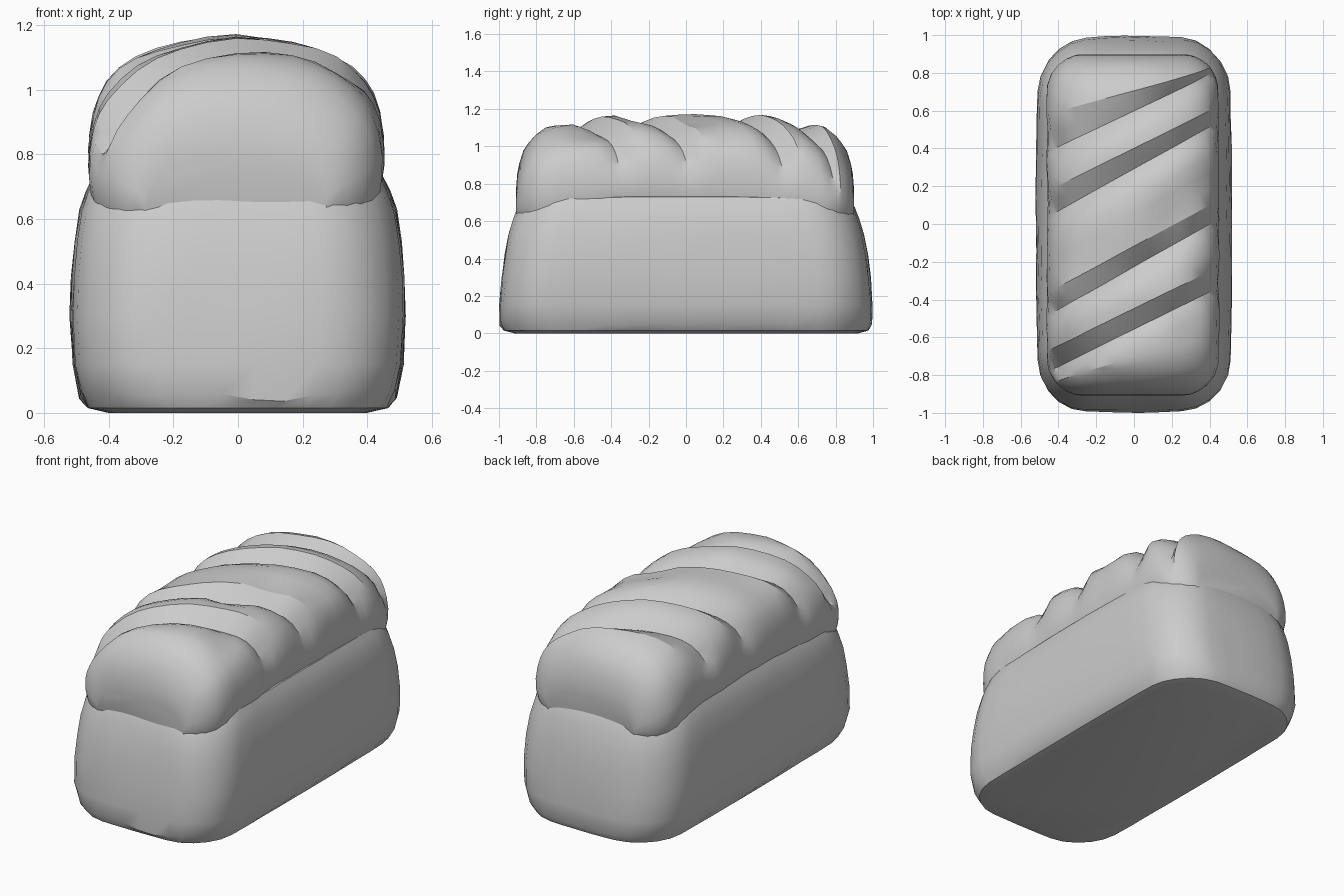
import bpy, bmesh, math
from mathutils import Vector, noise

cube = bpy.data.objects.get("Cube")
if cube:
    bpy.data.objects.remove(cube, do_unlink=True)

mat = bpy.data.materials.new("plain grey")
mat.use_nodes = True
grey = (0.6, 0.6, 0.6, 1)
mat.diffuse_color = grey
mat.node_tree.nodes["Principled BSDF"].inputs["Base Color"].default_value = grey


def clamp(v):
    return min(max(v, 0), 1)


def loft(name, loops, angle):
    """Skin a list of equal-length closed loops and cap both ends."""
    bm = bmesh.new()
    rows = [[bm.verts.new(p) for p in loop] for loop in loops]
    n = len(rows[0])
    for a, b in zip(rows, rows[1:]):
        for i in range(n):
            j = (i + 1) % n
            bm.faces.new((a[i], a[j], b[j], b[i]))
    bm.faces.new(rows[0])
    bm.faces.new(rows[-1])
    bmesh.ops.recalc_face_normals(bm, faces=bm.faces)
    me = bpy.data.meshes.new(name)
    bm.to_mesh(me)
    bm.free()
    me.materials.append(mat)
    ob = bpy.data.objects.new(name, me)
    bpy.context.collection.objects.link(ob)
    bpy.ops.object.select_all(action='DESELECT')
    ob.select_set(True)
    bpy.context.view_layer.objects.active = ob
    bpy.ops.object.shade_smooth_by_angle(angle=math.radians(angle))


# Lower loaf: rounded rectangular rings, softly uneven, with a ragged rim
def rounded_rect(hx, hy, r, arc=5, short=5, long=10):
    pts = []
    for q, (sx, sy) in enumerate([(1, 1), (-1, 1), (-1, -1), (1, -1)]):
        cx, cy = sx * (hx - r), sy * (hy - r)
        for i in range(arc + 1):
            a = (q + i / arc) * math.pi / 2
            pts.append(Vector((cx + r * math.cos(a), cy + r * math.sin(a), 0)))
        start = pts[-1].copy()
        n = short if q % 2 == 0 else long
        end = Vector((-cx, start.y, 0)) if q % 2 == 0 else Vector((start.x, -cy, 0))
        pts += [start.lerp(end, i / n) for i in range(1, n)]
    return pts


def body_point(p, z):
    corner = clamp(abs(p.x) / 0.45) * clamp(abs(p.y) / 0.95)
    k = 1 + 0.008 * noise.noise(Vector((p.x, p.y, z)) * 4)
    bow = 0.16 if p.y > 0 else 0.07
    x = p.x * k * (1 - 0.03 * p.y ** 2)
    y = p.y * k * (1 - bow * p.x ** 2)
    if 0.02 < z < 0.1:
        z += 0.035 * corner ** 3 + 0.03 * noise.noise(Vector((p.x * 4, p.y * 4, 3)))
    if z > 0.6:
        z += 0.02 * (1 - p.y ** 2)
    return Vector((x, y, z))


body_rings = [(0, 0.40, 0.92), (0.015, 0.465, 0.975), (0.05, 0.492, 0.996),
              (0.15, 0.511, 0.999), (0.3, 0.52, 0.986), (0.42, 0.516, 0.97),
              (0.53, 0.505, 0.95), (0.61, 0.489, 0.925), (0.67, 0.468, 0.903),
              (0.71, 0.448, 0.88), (0.73, 0.40, 0.82)]
loft("loaf_body", [[body_point(p, z) for p in rounded_rect(hx, hy, 0.25)]
                   for z, hx, hy in body_rings], 30)

# Risen crust: arched sections sheared to follow the diagonal slashes
slashes = [-0.56, -0.23, 0.29, 0.60]
half_arch = [(0.955, 0), (0.985, 0.1), (1, 0.22), (1, 0.35), (0.975, 0.5),
             (0.935, 0.61), (0.88, 0.7), (0.79, 0.79), (0.68, 0.86),
             (0.54, 0.915), (0.38, 0.955), (0.2, 0.985)]
arch = half_arch + [(0, 1)] + [(-u, v) for u, v in reversed(half_arch)]
top_line = [(0, 1.155), (0.4, 1.15), (0.6, 1.125), (0.75, 1.09), (0.82, 1.035),
            (0.87, 0.96), (0.9, 0.865), (0.908, 0.76), (1, 0.76)]
# Small torn dips in the top: x, y, radius, depth
dips = [(-0.36, -0.76, 0.11, 0.06), (0.29, -0.55, 0.08, 0.035),
        (0.1, -0.22, 0.09, 0.03), (0.2, 0.02, 0.1, 0.03)]


def top_height(y):
    for (a, ha), (b, hb) in zip(top_line, top_line[1:]):
        if abs(y) <= b:
            return ha + (hb - ha) * (abs(y) - a) / (b - a)


def half_width(y, r=0.2):
    d = clamp((abs(y) - (0.91 - r)) / r)
    return 0.455 - r + r * math.sqrt(1 - d * d)


def slash_depth(s):
    depths = []
    for g in slashes:
        d = s - g
        depths.append(clamp(1 - d / 0.11) if d >= 0 else clamp(1 + d / 0.17) ** 2)
    return max(depths)


def crust_point(s, u, v):
    # the end slashes run less steeply than the middle ones
    follow = clamp((0.9 - abs(s)) / 0.28) * (1.1 - 0.55 * s * s)
    y = s + 0.225 * u * follow
    bottom = 0.60 + 0.09 * (1 - clamp(abs(y) / 0.88) ** 2)
    bottom += 0.05 * (1 - abs(u)) * clamp(abs(y) / 0.88)
    high = clamp((v - 0.25) / 0.35)
    depth = slash_depth(s) * high
    z = bottom + (top_height(y) - bottom) * v
    wob = noise.noise(Vector((u * 2, y * 5, z * 4)))
    x = half_width(y) * u * (1 + 0.02 * wob - 0.07 * depth)
    z += high * (0.014 - 0.07 * depth * (0.5 + 0.5 * v) + 0.012 * wob)
    for dx, dy, r, drop in dips:
        z -= high * drop * math.exp(-((x - dx) ** 2 + (y - dy) ** 2) / r ** 2)
    # tuck the underside in and sit slightly towards the front
    y *= 1 - 0.02 * clamp(1 - v / 0.25) - (0.012 if y > 0 else 0) * abs(y)
    return Vector((x - 0.006, y, z))


end_steps = [0.75, 0.80, 0.84, 0.87, 0.89, 0.902, 0.908]
stations = [-0.04, 0.05] + end_steps + [-e for e in end_steps]
stations += [g + o for g in slashes for o in (-0.15, -0.08, -0.03, 0, 0.055, 0.11)]
loft("risen_crust", [[crust_point(s, u, v) for u, v in arch]
                     for s in sorted(stations)], 28)
